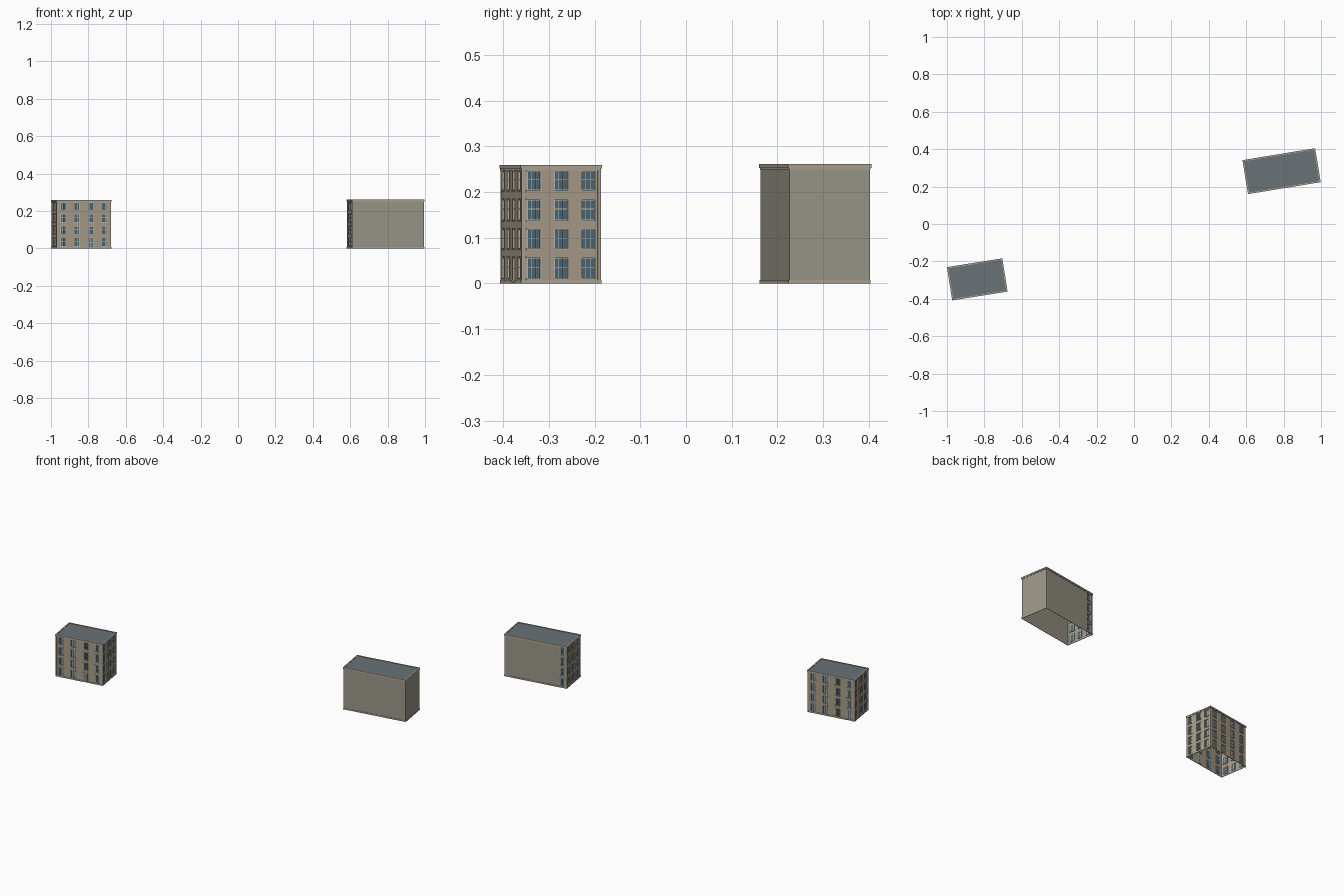
import bpy, bmesh
from math import radians, pi
from mathutils import Matrix, Vector

if "Cube" in bpy.data.objects:
    bpy.data.objects.remove(bpy.data.objects["Cube"])


def material(name, rgb):
    m = bpy.data.materials.new(name)
    m.diffuse_color = (*rgb, 1)
    m.use_nodes = True
    m.node_tree.nodes["Principled BSDF"].inputs["Base Color"].default_value = m.diffuse_color
    return m


MATS = {
    "walls_warm": material("warm_stone", (0.39, 0.335, 0.25)),
    "walls_grey": material("grey_stone", (0.33, 0.31, 0.25)),
    "trim": material("pale_trim", (0.42, 0.37, 0.29)),
    "bars": material("window_bars", (0.55, 0.55, 0.50)),
    "glass": material("blue_glass", (0.07, 0.13, 0.18)),
    "door": material("door_paint", (0.12, 0.18, 0.22)),
    "roof": material("slate", (0.14, 0.17, 0.18)),
}
FLOORS = [(0.011, 0.056), (0.076, 0.118), (0.138, 0.183), (0.204, 0.245)]
INSET, REVEAL = 0.003, 0.004


def box(bm, mat, u0, u1, d0, d1, z0, z1):
    # box in facade space: u along the wall, d outward, z up
    c = Matrix.Translation(((u0 + u1) / 2, -(d0 + d1) / 2, (z0 + z1) / 2))
    s = Matrix.Diagonal((u1 - u0, d1 - d0, z1 - z0, 1))
    bmesh.ops.create_cube(bm, size=1, matrix=mat @ c @ s)


def quad(bm, mat, pts):
    bm.faces.new([bm.verts.new(mat @ Vector((u, -d, z))) for u, d, z in pts])


def panel(bm, mat, u0, u1, z0, z1, d=0):
    quad(bm, mat, [(u0, d, z0), (u1, d, z0), (u1, d, z1), (u0, d, z1)])


def opening(parts, mat, u, w, z0, z1, is_door):
    a, b, r = u - w / 2, u + w / 2, -REVEAL
    walls, trim, bars = parts["walls"], parts["trim"], parts["bars"]
    # reveal faces and recessed pane
    ring = [(a, z0), (b, z0), (b, z1), (a, z1)]
    for (p, q), (s, t) in zip(ring, ring[1:] + ring[:1]):
        quad(walls, mat, [(p, 0, q), (p, r, q), (s, r, t), (s, 0, t)])
    panel(parts["door" if is_door else "glass"], mat, a, b, z0, z1, r)
    # window bars
    t = 0.0007
    ups = [u] if is_door else [a + w / 3, b - w / 3]
    for x in ups + [a + t, b - t]:
        box(bars, mat, x - t, x + t, r, r + 0.002, z0, z1)
    h = z1 - z0
    for z in (z0 + t, z0 + h * 0.55, z1 - t):
        box(bars, mat, a, b, r, r + 0.002, z - t, z + t)
    # surround, lintel and sill
    f = 0.003
    box(trim, mat, a - f, a, -0.001, 0.0012, z0, z1)
    box(trim, mat, b, b + f, -0.001, 0.0012, z0, z1)
    box(trim, mat, a - f, b + f, -0.001, 0.002, z1, z1 + f)
    if not is_door:
        box(trim, mat, a - f, b + f, -0.001, 0.0025, z0 - f, z0)


def facade(parts, mat, length, height, columns, w, door):
    # wall sheet split into strips so that openings stay cut out
    edge = -length / 2
    for i, u in enumerate(columns):
        panel(parts["walls"], mat, edge, u - w / 2, 0, height)
        z = 0
        for k, (z0, z1) in enumerate(FLOORS):
            is_door = k == 0 and i == door
            if is_door:
                z0 = 0.003
            panel(parts["walls"], mat, u - w / 2, u + w / 2, z, z0)
            opening(parts, mat, u, w, z0, z1, is_door)
            z = z1
        panel(parts["walls"], mat, u - w / 2, u + w / 2, z, height)
        edge = u + w / 2
    panel(parts["walls"], mat, edge, length / 2, 0, height)


def building(name, centre, angle, W, D, H, wall_mat, sides):
    keys = ["walls", "trim", "bars", "glass", "door", "cornice", "roof"]
    parts = {k: bmesh.new() for k in keys}
    place = Matrix.Translation((*centre, 0)) @ Matrix.Rotation(radians(angle), 4, "Z")
    w2, d2 = W - 2 * INSET, D - 2 * INSET
    for i, (columns, width, door) in enumerate(sides):
        length, out = (w2, d2 / 2) if i % 2 == 0 else (d2, w2 / 2)
        mat = Matrix.Rotation(i * pi / 2, 4, "Z") @ Matrix.Translation((0, -out, 0))
        facade(parts, mat, length, H - 0.008, columns, width, door)
        h = length / 2
        # stepped cornice with parapet rim
        cor = parts["cornice"]
        box(cor, mat, -h - 0.0015, h + 0.0015, -0.002, 0.0015, H - 0.012, H - 0.008)
        box(cor, mat, -h - INSET, h + INSET, -0.004, INSET, H - 0.008, H)
        # plinth, broken at the door, and corner strips
        tr = parts["trim"]
        spans = [(-h - 0.002, h + 0.002)]
        if door is not None:
            u = columns[door]
            spans = [(-h - 0.002, u - width / 2), (u + width / 2, h + 0.002)]
        for a, b in spans:
            box(tr, mat, a, b, -0.001, 0.002, 0, 0.008)
        if columns:
            for s in (-1, 1):
                c = s * (h - 0.003)
                box(tr, mat, c - 0.003, c + 0.003, -0.001, 0.0012, 0.008, H - 0.012)
    # slate roof inside the rim
    roof = Matrix.Translation((0, 0, H - 0.002)) @ Matrix.Diagonal((w2 / 2, d2 / 2, 1, 1))
    bmesh.ops.create_grid(parts["roof"], x_segments=1, y_segments=1, size=1, matrix=roof)
    for key, bm in parts.items():
        if bm.faces:
            me = bpy.data.meshes.new(f"{name}_{key}")
            bm.to_mesh(me)
            ob = bpy.data.objects.new(f"{name}_{key}", me)
            ob.matrix_world = place
            me.materials.append(MATS[{"walls": wall_mat, "cornice": "trim"}.get(key, key)])
            bpy.context.collection.objects.link(ob)
        bm.free()


long4 = [(-1.5 + i) * 0.0745 for i in range(4)]
short3 = [-0.06, 0, 0.06]
blank = ([], 0.03, None)

# sides in order: front, right, back, left
building("left_building", (-0.838, -0.296), 9, 0.300, 0.180, 0.259, "walls_warm",
         [(long4, 0.027, 2), (short3, 0.029, None), (long4, 0.027, 3), (short3, 0.029, None)])
building("right_building", (0.789, 0.2825), 9.3, 0.394, 0.184, 0.261, "walls_grey",
         [blank, blank, ([0.165], 0.027, None), (short3, 0.029, None)])
